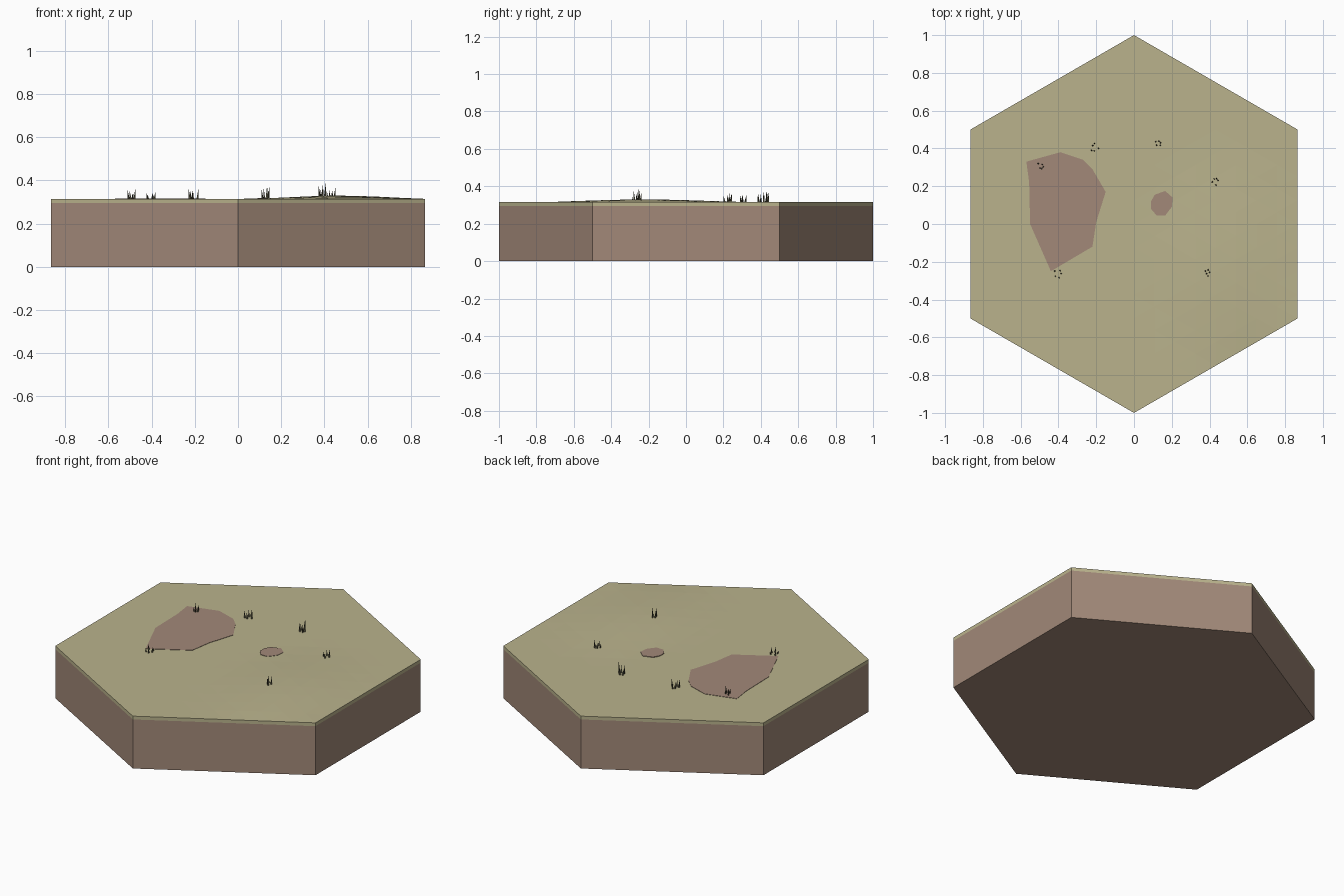
import bpy, bmesh, math, random
from mathutils import Vector

if "Cube" in bpy.data.objects:
    bpy.data.objects.remove(bpy.data.objects["Cube"])

random.seed(4)
TOP, CAP = 0.315, 0.295


def material(name, rgb):
    m = bpy.data.materials.new(name)
    m.diffuse_color = (*rgb, 1)
    m.use_nodes = True
    m.node_tree.nodes["Principled BSDF"].inputs["Base Color"].default_value = m.diffuse_color
    return m


GRASS = material("dry grass", (0.49, 0.45, 0.265))
DIRT = material("brown dirt", (0.36, 0.25, 0.19))
BLADE = material("dark olive", (0.09, 0.085, 0.05))


def finish(name, bm, mat):
    me = bpy.data.meshes.new(name)
    bmesh.ops.recalc_face_normals(bm, faces=bm.faces)
    bm.to_mesh(me)
    bm.free()
    me.materials.append(mat)
    ob = bpy.data.objects.new(name, me)
    bpy.context.collection.objects.link(ob)
    return ob


def ground(x, y):
    """Flat ground with one low mound at the front right."""
    d = math.hypot((x - 0.47) / 0.46, (y + 0.22) / 0.66)
    return TOP + (0.015 * (1 + math.cos(math.pi * d)) / 2 if d < 1 else 0)


def corner(i):
    a = math.radians(90 + 60 * i)
    return Vector((math.cos(a), math.sin(a), 0))


def prism(name, outline, z0, z1, mat):
    bm = bmesh.new()
    f = bm.faces.new([bm.verts.new((x, y, z0)) for x, y in outline])
    r = bmesh.ops.extrude_face_region(bm, geom=[f])
    for v in r["geom"]:
        if isinstance(v, bmesh.types.BMVert):
            v.co.z = z1
    return finish(name, bm, mat)


# Dirt block
prism("dirt_block", [corner(i).xy for i in range(6)], 0, CAP, DIRT)

# Grass cap: six triangulated wedges plus a rim strip
bm = bmesh.new()
N = 8
for i in range(6):
    a, b = corner(i) / N, corner(i + 1) / N

    def point(p, q):
        v = a * p + b * q
        z = TOP if p + q == N else ground(v.x, v.y)
        return bm.verts.new((v.x, v.y, z))

    for p in range(N):
        for q in range(N - p):
            bm.faces.new([point(p, q), point(p + 1, q), point(p, q + 1)])
            if p + q < N - 1:
                bm.faces.new([point(p + 1, q), point(p + 1, q + 1), point(p, q + 1)])
bmesh.ops.remove_doubles(bm, verts=bm.verts, dist=1e-4)
rim = [e for e in bm.edges if e.is_boundary]
r = bmesh.ops.extrude_edge_only(bm, edges=rim)
for v in r["geom"]:
    if isinstance(v, bmesh.types.BMVert):
        v.co.z = CAP
finish("grass_cap", bm, GRASS)

# Bare earth patches, thin plates on the grass
large = [(-0.57, 0.33), (-0.39, 0.38), (-0.27, 0.34), (-0.22, 0.29), (-0.15, 0.17),
         (-0.20, 0.01), (-0.22, -0.12), (-0.44, -0.25), (-0.55, 0.0), (-0.555, 0.22)]
small = [(0.09, 0.12), (0.11, 0.155), (0.165, 0.175), (0.205, 0.14), (0.20, 0.09),
         (0.165, 0.045), (0.12, 0.045), (0.09, 0.08)]
prism("large_earth_patch", large, TOP - 0.002, TOP + 0.002, DIRT)
prism("small_earth_patch", small, TOP - 0.002, TOP + 0.004, DIRT)

# Grass tufts: x, y, blade height
tufts = [(-0.49, 0.305, 0.050), (-0.21, 0.405, 0.052), (0.13, 0.43, 0.072),
         (0.43, 0.23, 0.050), (0.39, -0.255, 0.066), (-0.40, -0.26, 0.038)]
for n, (x, y, h) in enumerate(tufts):
    bm = bmesh.new()
    for k in range(5):
        ang = k * 1.257 + random.uniform(-0.4, 0.4)
        rad = random.uniform(0.008, 0.023)
        px, py = x + rad * math.cos(ang), y + rad * math.sin(ang)
        z = ground(px, py) - 0.003
        base = [bm.verts.new((px + 0.006 * math.cos(t + ang), py + 0.006 * math.sin(t + ang), z))
                for t in (0, 2.094, 4.189)]
        tip = bm.verts.new((px + 0.006 * math.cos(ang), py + 0.006 * math.sin(ang),
                            z + h * (1 if k == 0 else random.uniform(0.55, 0.95))))
        bm.faces.new(base)
        for j in range(3):
            bm.faces.new([base[j], base[(j + 1) % 3], tip])
    finish(f"grass_tuft_{n + 1}", bm, BLADE)
